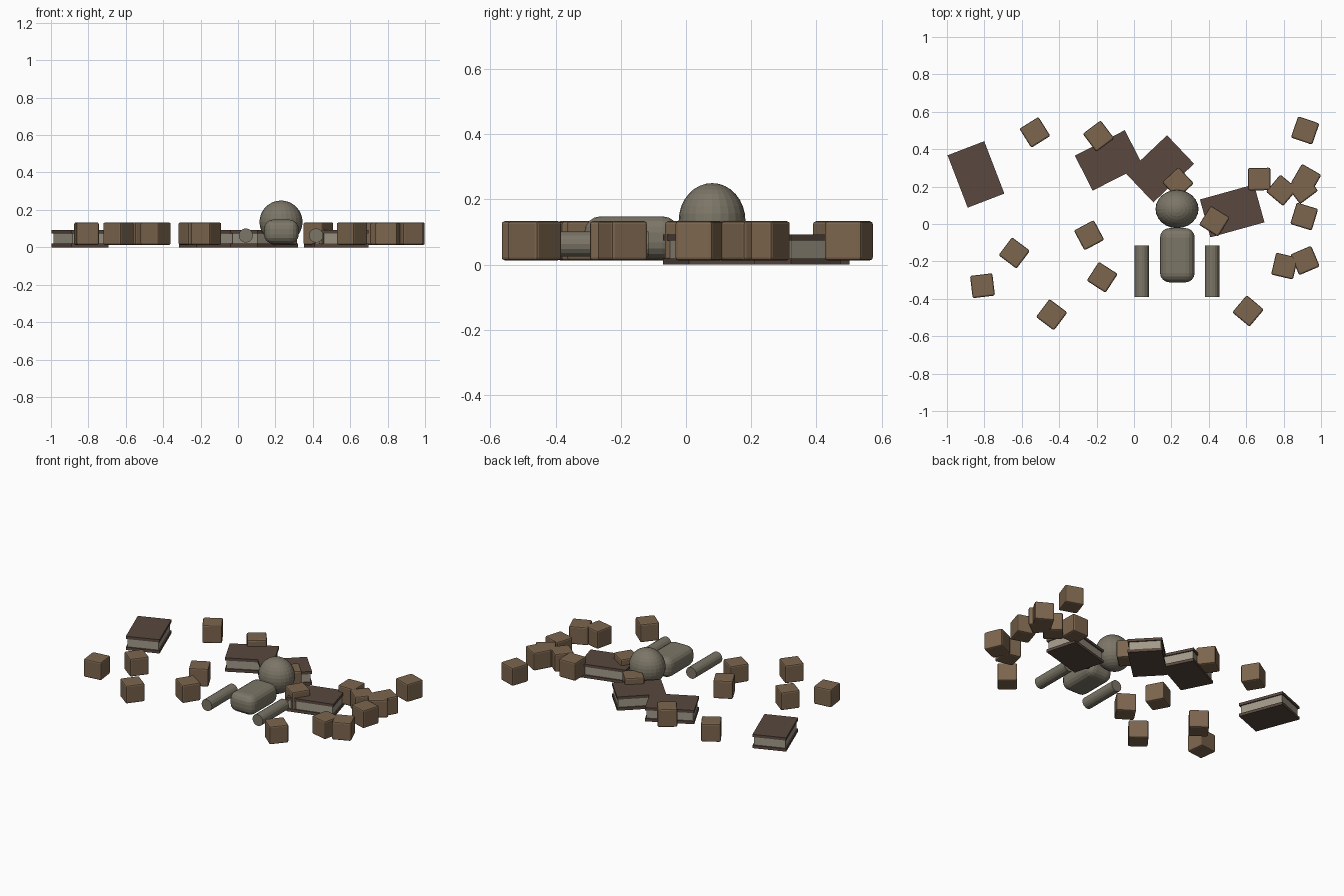
import bpy
from math import radians

if "Cube" in bpy.data.objects:
    bpy.data.objects.remove(bpy.data.objects["Cube"])


def material(name, rgb):
    m = bpy.data.materials.new(name)
    m.diffuse_color = (*rgb, 1)
    m.use_nodes = True
    m.node_tree.nodes["Principled BSDF"].inputs["Base Color"].default_value = m.diffuse_color
    return m


WOOD = material("wood", (0.20, 0.13, 0.075))
COVER = material("cover", (0.10, 0.065, 0.05))
PAPER = material("paper", (0.36, 0.32, 0.25))
CLOTH = material("cloth", (0.20, 0.18, 0.135))


def box(name, loc, size, mat, angle=0, bevel=0, segments=1):
    bpy.ops.mesh.primitive_cube_add(size=1, location=loc)
    o = bpy.context.object
    o.name = name
    o.scale = size
    bpy.ops.object.transform_apply(location=False, rotation=False, scale=True)
    o.rotation_euler.z = radians(angle)
    o.data.materials.append(mat)
    if bevel:
        b = o.modifiers.new("bevel", "BEVEL")
        b.width, b.segments = bevel, segments
    return o


# scattered toy blocks: x, y, turn in degrees
blocks = [
    (-0.53, 0.49, 32), (-0.19, 0.47, 37), (0.915, 0.50, -19),
    (0.67, 0.24, 1), (0.79, 0.18, -40), (0.92, 0.24, -30),
    (0.90, 0.19, 37), (0.91, 0.04, -17), (0.805, -0.225, -13),
    (0.915, -0.195, 23), (0.61, -0.465, -40), (0.43, 0.015, -32),
    (0.235, 0.22, 43), (-0.24, -0.06, 28), (-0.64, -0.155, -37),
    (-0.81, -0.33, 7), (-0.44, -0.485, -37), (-0.17, -0.285, -33),
]
for i, (x, y, a) in enumerate(blocks, 1):
    box(f"block_{i}", (x, y, 0.073), (0.12, 0.12, 0.12), WOOD, a, 0.009, 2)

# books: two covers around a slightly smaller stack of pages
books = [(-0.845, 0.265, 21), (-0.135, 0.34, -63),
         (0.14, 0.295, -46.5), (0.525, 0.07, -74.5)]
for i, (x, y, a) in enumerate(books, 1):
    box(f"book_{i}_back_cover", (x, y, 0.0115), (0.21, 0.30, 0.019), COVER, a)
    box(f"book_{i}_pages", (x, y, 0.0475), (0.195, 0.285, 0.058), PAPER, a)
    box(f"book_{i}_front_cover", (x, y, 0.083), (0.21, 0.30, 0.018), COVER, a)
    bpy.data.objects[f"book_{i}_back_cover"].location.z = 0.0095

# doll lying on its back
body = box("doll_body", (0.232, -0.167, 0.083), (0.185, 0.29, 0.13), CLOTH, 0, 0.05, 4)

bpy.ops.mesh.primitive_uv_sphere_add(segments=24, ring_count=16, radius=0.115,
                                     location=(0.23, 0.08, 0.135))
head = bpy.context.object
head.name = "doll_head"
head.scale.y = 0.89
head.data.materials.append(CLOTH)

for side, x in (("left", 0.042), ("right", 0.418)):
    bpy.ops.mesh.primitive_cylinder_add(vertices=16, radius=0.038, depth=0.275,
                                        location=(x, -0.252, 0.063),
                                        rotation=(radians(90), 0, 0))
    limb = bpy.context.object
    limb.name = f"doll_{side}_limb"
    limb.data.materials.append(CLOTH)
